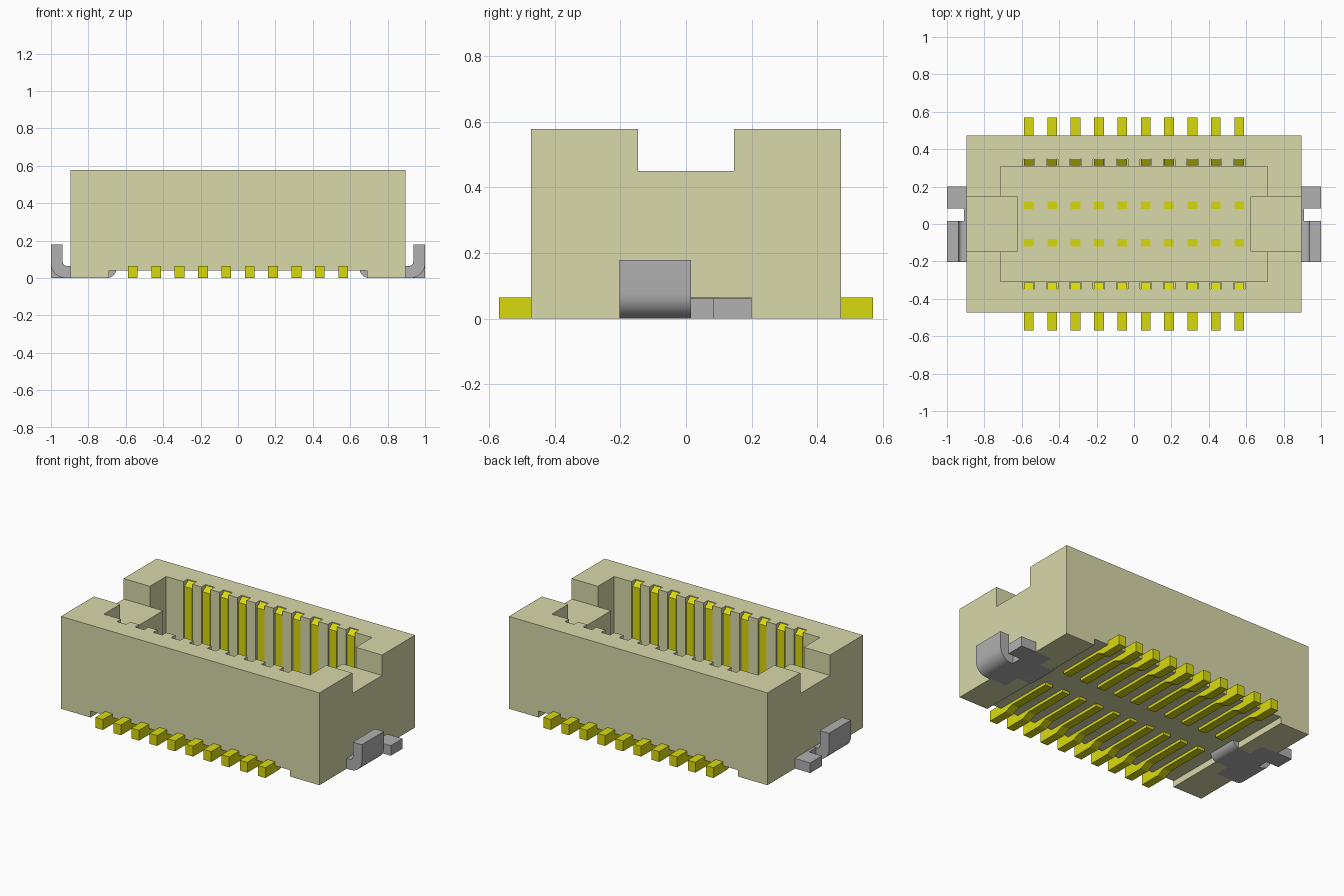
import bpy, bmesh, math
from mathutils import Vector

cube = bpy.data.objects.get("Cube")
if cube:
    bpy.data.objects.remove(cube, do_unlink=True)


def material(name, rgb):
    m = bpy.data.materials.new(name)
    m.use_nodes = True
    m.diffuse_color = (*rgb, 1)
    m.node_tree.nodes["Principled BSDF"].inputs["Base Color"].default_value = (*rgb, 1)
    return m


BEIGE = material("beige plastic", (0.69, 0.69, 0.405))
GOLD = material("gold contact", (0.7, 0.7, 0.004))
STEEL = material("grey metal", (0.44, 0.44, 0.44))


def prism(bm, outline, axis, low, high):
    """Extrude a 2D outline along x, y or z between low and high."""
    place = {"x": lambda p: (low, p[0], p[1]),
             "y": lambda p: (p[0], low, p[1]),
             "z": lambda p: (p[0], p[1], low)}[axis]
    face = bm.faces.new([bm.verts.new(place(p)) for p in outline])
    step = Vector([(high - low) * (a == axis) for a in "xyz"])
    top = bmesh.ops.extrude_face_region(bm, geom=[face])["geom"]
    bmesh.ops.translate(bm, vec=step, verts=[v for v in top if isinstance(v, bmesh.types.BMVert)])


def box(bm, x, y, z):
    prism(bm, [(x[0], y[0]), (x[1], y[0]), (x[1], y[1]), (x[0], y[1])], "z", *z)


def finish(name, bm, mat):
    bmesh.ops.recalc_face_normals(bm, faces=bm.faces)
    mesh = bpy.data.meshes.new(name)
    bm.to_mesh(mesh)
    bm.free()
    obj = bpy.data.objects.new(name, mesh)
    bpy.context.collection.objects.link(obj)
    mesh.materials.append(mat)
    return obj


def select(obj):
    bpy.ops.object.select_all(action="DESELECT")
    obj.select_set(True)
    bpy.context.view_layer.objects.active = obj


def cut(obj, bm):
    cutter = finish("cutter", bm, BEIGE)
    cutter.hide_render = True
    mod = obj.modifiers.new("cut", "BOOLEAN")
    mod.operation, mod.solver, mod.object = "DIFFERENCE", "EXACT", cutter
    select(obj)
    bpy.ops.object.modifier_apply(modifier=mod.name)
    bpy.data.objects.remove(cutter, do_unlink=True)


def arc(cx, cz, r, start, end, steps=8):
    angles = [math.radians(start + (end - start) * i / steps) for i in range(steps + 1)]
    return [(cx + r * math.cos(a), cz + r * math.sin(a)) for a in angles]


columns = [(i - 4.5) * 0.125 for i in range(10)]

# Housing block
bm = bmesh.new()
box(bm, (-0.895, 0.895), (-0.473, 0.473), (0, 0.578))
housing = finish("housing", bm, BEIGE)

# Mating cavity, with a block standing in at each end
half = [(0.713, -0.308), (0.713, -0.147), (0.622, -0.147),
        (0.622, 0.147), (0.713, 0.147), (0.713, 0.308)]
bm = bmesh.new()
prism(bm, half + [(-x, -y) for x, y in half], "z", 0.14, 0.7)
cut(housing, bm)

# End notches
bm = bmesh.new()
for s in (-1, 1):
    box(bm, sorted((s * 0.6, s)), (-0.147, 0.147), (0.45, 0.7))
cut(housing, bm)

# Raised underside between the two feet
bm = bmesh.new()
box(bm, (-0.69, 0.69), (-0.6, 0.6), (-0.1, 0.04))
cut(housing, bm)

# Contact grooves in the cavity walls
bm = bmesh.new()
for x in columns:
    for s in (-1, 1):
        box(bm, (x - 0.031, x + 0.031), sorted((s * 0.29, s * 0.348)), (0.15, 0.7))
cut(housing, bm)

# Pockets for the metal anchors
bm = bmesh.new()
for s in (-1, 1):
    pocket = [(0.65, -0.1), (0.78, -0.1), (0.78, -0.2), (1, -0.2),
              (1, 0.2), (0.78, 0.2), (0.78, 0.1), (0.65, 0.1)]
    prism(bm, [(s * x, y) for x, y in pocket], "z", -0.05, 0.065)
cut(housing, bm)

# Contacts: solder foot, strip under the floor, wall finger and inner post
shape = [(0.57, 0), (0.57, 0.065), (0.46, 0.065), (0.42, 0.085), (0.35, 0.085),
         (0.35, 0.574), (0.312, 0.548), (0.312, 0.085), (0.12, 0.085),
         (0.12, 0.143), (0.08, 0.143), (0.08, 0.022), (0.38, 0.022), (0.43, 0)]
for row, s in (("front", -1), ("back", 1)):
    bm = bmesh.new()
    for x in columns:
        prism(bm, [(s * y, z) for y, z in shape], "x", x - 0.026, x + 0.026)
    finish(row + "_contacts", bm, GOLD)

# Metal anchors: bent tab, flat plate with side lug, and upturned tongue
tab = ([(0.89, 0)] + arc(0.925, 0.075, 0.075, -90, 0) + [(1, 0.178), (0.937, 0.178)]
       + arc(0.917, 0.085, 0.02, 0, -90, 4) + [(0.89, 0.065)])
plate = [(0.78, -0.2), (0.892, -0.2), (0.892, 0.015), (0.91, 0.015), (0.91, 0.083),
         (1, 0.083), (1, 0.2), (0.78, 0.2)]
tongue = [(0.785, 0.065), (0.785, 0)] + arc(0.7, 0.05, 0.05, -90, -180, 6) + [(0.65, 0.065)]
for side, s in (("left", 1), ("right", -1)):
    bm = bmesh.new()
    prism(bm, [(s * x, z) for x, z in tab], "y", -0.203, 0.015)
    prism(bm, [(s * x, y) for x, y in plate], "z", 0, 0.063)
    prism(bm, [(s * x, z) for x, z in tongue], "y", -0.1, 0.1)
    anchor = finish(side + "_anchor", bm, STEEL)
    select(anchor)
    bpy.ops.object.shade_smooth_by_angle(angle=math.radians(30))
